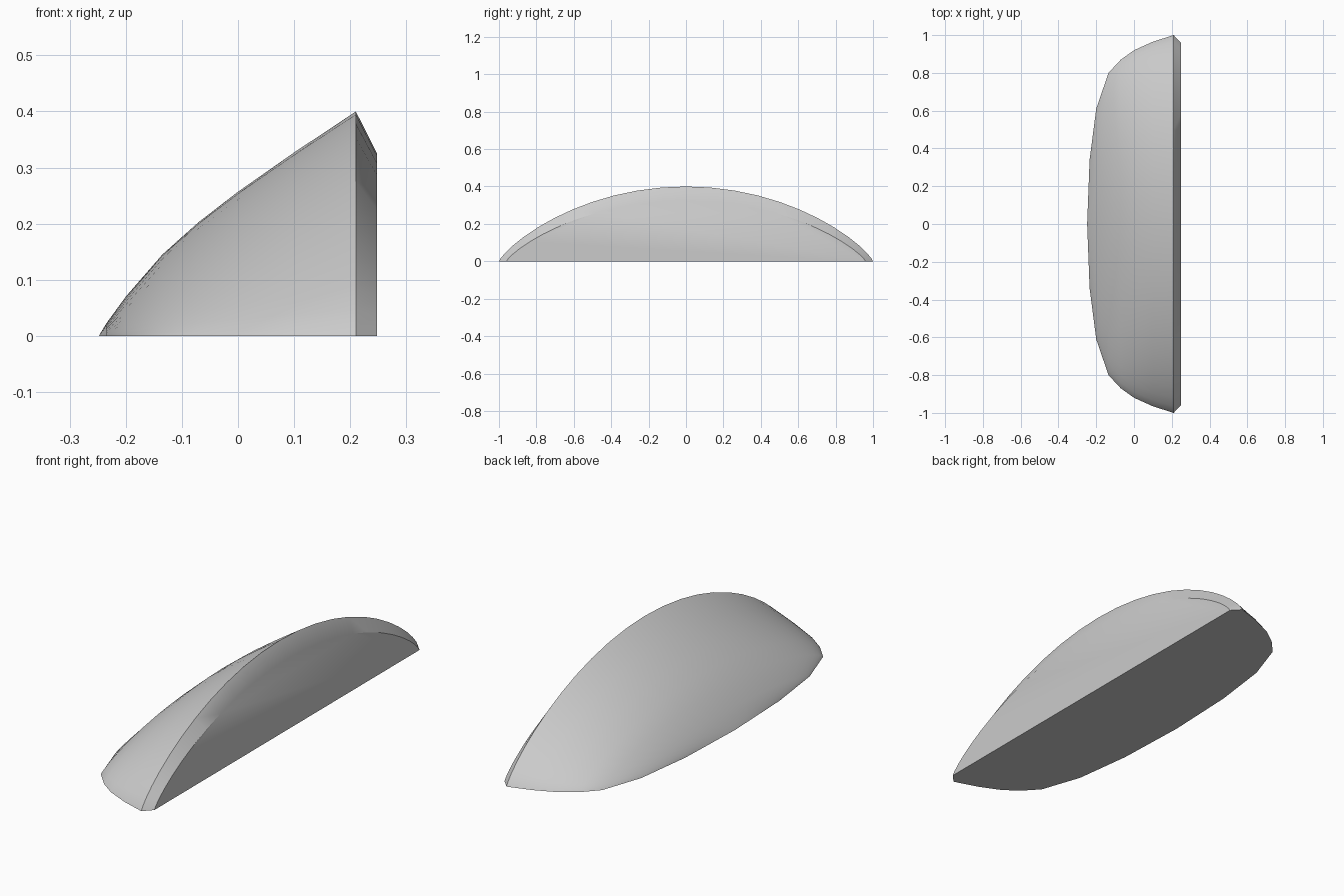
import bpy, bmesh, math

cube = bpy.data.objects.get("Cube")
if cube:
    bpy.data.objects.remove(cube, do_unlink=True)

# One plain grey
grey = bpy.data.materials.new("plain_grey")
grey.use_nodes = True
colour = (0.6, 0.6, 0.6, 1)
grey.diffuse_color = colour
grey.node_tree.nodes["Principled BSDF"].inputs["Base Color"].default_value = colour

# Arched sections along x: position, half width, height
SECTIONS = [(-0.235, 0.34, 0.022), (-0.2, 0.61, 0.07), (-0.135, 0.8, 0.145),
            (-0.07, 0.87, 0.203), (0, 0.92, 0.257), (0.1, 0.965, 0.327),
            (0.21, 1, 0.4), (0.248, 0.96, 0.325)]
STEPS = 24


def arch(bm, x, width, height):
    ring = []
    for i in range(STEPS + 1):
        t = math.sin(math.pi * (i / STEPS - 0.5))
        z = height * max(0, 1 - t * t) ** 0.8
        ring.append(bm.verts.new((x, width * t, z)))
    return ring


# Curved shell, with a rounded tip and a chamfered rim
bm = bmesh.new()
rings = [arch(bm, *s) for s in SECTIONS]
for a, b in zip(rings, rings[1:]):
    for i in range(STEPS):
        bm.faces.new((a[i], b[i], b[i + 1], a[i + 1]))
tip = bm.verts.new((-0.248, 0, 0))
for i in range(STEPS):
    bm.faces.new((tip, rings[0][i], rings[0][i + 1]))

# Flat cut face and flat base
bm.faces.new(rings[-1])
bm.faces.new([tip] + [r[0] for r in rings] + [r[-1] for r in reversed(rings)])
bmesh.ops.recalc_face_normals(bm, faces=bm.faces)

mesh = bpy.data.meshes.new("domed_wedge")
bm.to_mesh(mesh)
bm.free()
mesh.materials.append(grey)
wedge = bpy.data.objects.new("domed_wedge", mesh)
bpy.context.collection.objects.link(wedge)

# Smooth dome with crisp rim and base
bpy.ops.object.select_all(action="DESELECT")
wedge.select_set(True)
bpy.context.view_layer.objects.active = wedge
bpy.ops.object.shade_smooth_by_angle(angle=math.radians(32))
